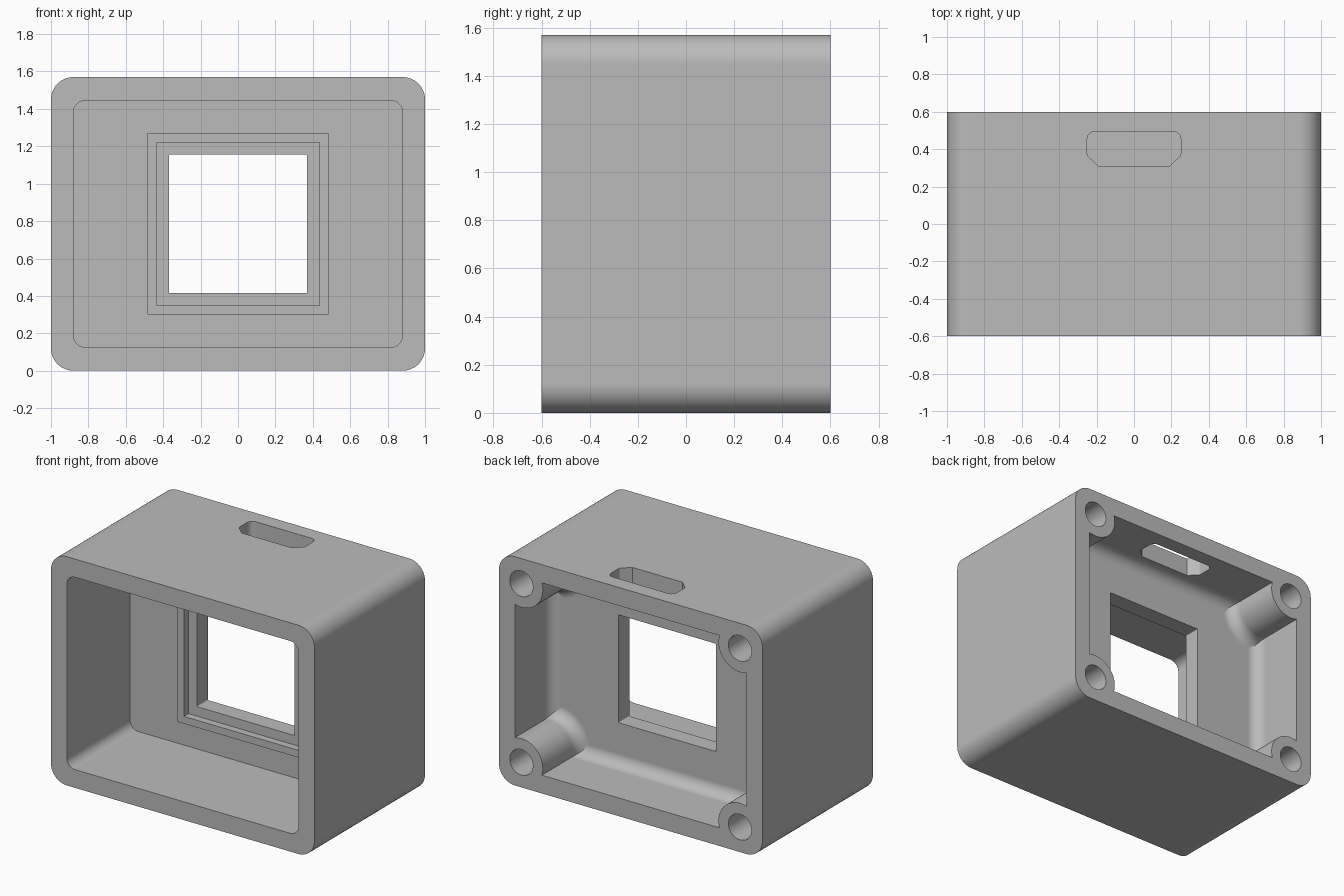
import bpy, bmesh
from math import pi, cos, sin, acos, asin, sqrt

if "Cube" in bpy.data.objects:
    bpy.data.objects.remove(bpy.data.objects["Cube"])

grey = bpy.data.materials.new("plain_grey")
grey.use_nodes = True
colour = (0.5, 0.5, 0.5, 1)
grey.diffuse_color = colour
grey.node_tree.nodes["Principled BSDF"].inputs["Base Color"].default_value = colour

ZC = 0.785                      # middle height
FLOOR_FRONT, FLOOR_BACK = 0.085, 0.203
SIDES = (1, -1)


def loft(name, rings):
    """Closed solid through rings of equal point count."""
    bm = bmesh.new()
    loops = [[bm.verts.new(p) for p in ring] for ring in rings]
    for a, b in zip(loops, loops[1:]):
        for i in range(len(a)):
            j = (i + 1) % len(a)
            bm.faces.new((a[i], a[j], b[j], b[i]))
    bm.faces.new(loops[0])
    bm.faces.new(loops[-1])
    bmesh.ops.recalc_face_normals(bm, faces=bm.faces)
    mesh = bpy.data.meshes.new(name)
    bm.to_mesh(mesh)
    bm.free()
    mesh.materials.append(grey)
    ob = bpy.data.objects.new(name, mesh)
    bpy.context.collection.objects.link(ob)
    return ob


def at_y(outline, y):
    return [(x, y, z + ZC) for x, z in outline]


def prism(name, outline, y0, y1):
    return loft(name, [at_y(outline, y0), at_y(outline, y1)])


def arc(cx, cy, r, a0, a1, n):
    return [(cx + r * cos(a0 + (a1 - a0) * i / n),
             cy + r * sin(a0 + (a1 - a0) * i / n)) for i in range(n + 1)]


def mirror_quadrant(pts):
    """Repeat a first-quadrant path around both axes."""
    left = [(-x, z) for x, z in reversed(pts)]
    return pts + left + [(-x, -z) for x, z in pts] + [(-x, -z) for x, z in left]


def rounded(hw, hh, r):
    return mirror_quadrant(arc(hw - r, hh - r, r, 0, pi / 2, 12))


def square(h):
    return [(h, h), (-h, h), (-h, -h), (h, -h)]


def apply_boolean(target, other, operation):
    mod = target.modifiers.new("cut", "BOOLEAN")
    mod.operation, mod.object, mod.solver = operation, other, "EXACT"
    bpy.context.view_layer.objects.active = target
    bpy.ops.object.modifier_apply(modifier=mod.name)
    bpy.data.objects.remove(other)


# Outer body and front cavity
case = prism("enclosure", rounded(1, ZC, 0.12), -0.6, 0.6)
apply_boolean(case, prism("front_cavity", rounded(0.88, 0.66, 0.065), -0.7, FLOOR_FRONT), "DIFFERENCE")

# Back recess: leaves round corner bosses and a filleted floor
BOSS_X, BOSS_Z, BOSS_R, FILLET = 0.83, 0.613, 0.163, 0.08


def recess_outline(inset):
    r = BOSS_R + inset
    wx, wz = 0.88 - inset - BOSS_X, 0.66 - inset - BOSS_Z
    return mirror_quadrant(arc(BOSS_X, BOSS_Z, r, -acos(wx / r), -pi - asin(wz / r), 20))


rings = [at_y(recess_outline(0), 0.7)]
for i in range(9):
    t = pi / 2 * i / 8
    rings.append(at_y(recess_outline(FILLET * (1 - cos(t))),
                      FLOOR_BACK + FILLET * (1 - sin(t))))
apply_boolean(case, loft("back_recess", rings), "DIFFERENCE")

# Blind screw holes in the bosses
for sx in SIDES:
    for sz in SIDES:
        circle = arc(sx * BOSS_X, sz * BOSS_Z, 0.088, 0, 2 * pi, 40)[:-1]
        apply_boolean(case, prism("screw_hole", circle, 0.2, 0.7), "DIFFERENCE")

# Raised window rim on the cavity floor, then the window itself
rim = prism("window_rim", square(0.485), FLOOR_FRONT - 0.05, FLOOR_FRONT + 0.04)
apply_boolean(rim, prism("rim_inside", square(0.435), -0.1, 0.3), "DIFFERENCE")
apply_boolean(case, rim, "UNION")
apply_boolean(case, prism("window", rounded(0.37, 0.37, 0.006), -0.1, 0.3), "DIFFERENCE")

# Connector slot through the top wall
half = ([(0.19, 0.31)] + arc(0.23, 0.375, 0.02, -pi / 4, 0, 4)
        + arc(0.21, 0.455, 0.04, 0, pi / 2, 8))
slot = half + [(-x, y) for x, y in reversed(half)]
apply_boolean(case, loft("slot", [[(x, y, z) for x, y in slot] for z in (1.4, 1.7)]), "DIFFERENCE")

# Smooth rounds with flat faces kept flat
bpy.ops.object.select_all(action="DESELECT")
case.select_set(True)
bpy.context.view_layer.objects.active = case
bpy.ops.object.shade_smooth_by_angle(angle=pi / 6)
weighted = case.modifiers.new("flat_faces", "WEIGHTED_NORMAL")
weighted.weight = 100
weighted.keep_sharp = True
